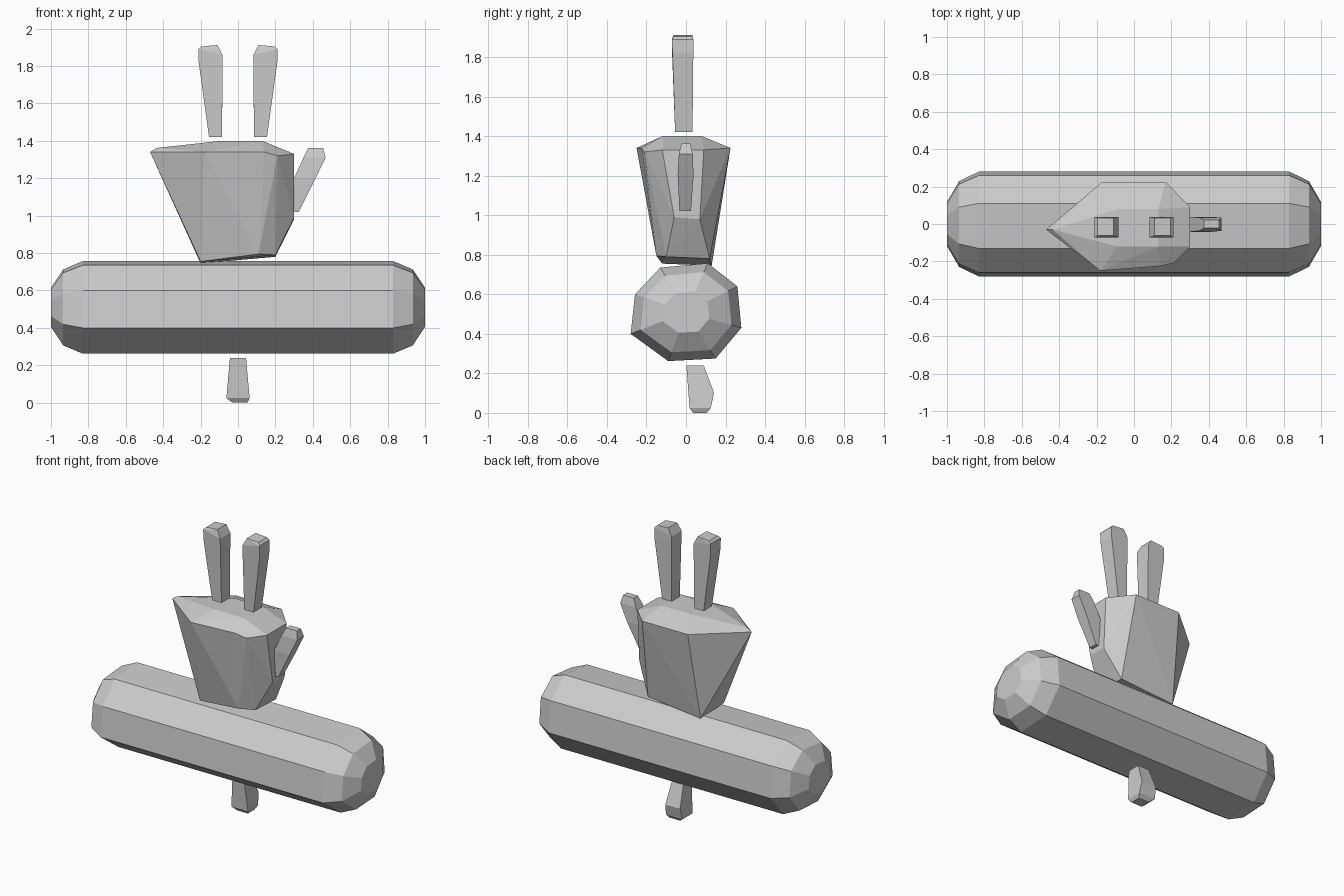
import bpy, bmesh


def finish(bm, name):
    bmesh.ops.recalc_face_normals(bm, faces=bm.faces[:])
    mesh = bpy.data.meshes.new(name)
    bm.to_mesh(mesh)
    bm.free()
    obj = bpy.data.objects.new(name, mesh)
    bpy.context.collection.objects.link(obj)
    return obj


def hull(name, points):
    bm = bmesh.new()
    for p in points:
        bm.verts.new(p)
    res = bmesh.ops.convex_hull(bm, input=bm.verts[:])
    loose = [v for v in bm.verts if not v.link_faces]
    bmesh.ops.delete(bm, geom=loose, context='VERTS')
    return finish(bm, name)


def box_ring(x0, x1, y0, y1, z0, z1=None):
    # four corners; z0 is the height at x0, z1 the height at x1
    z1 = z0 if z1 is None else z1
    return [(x0, y0, z0), (x1, y0, z1), (x1, y1, z1), (x0, y1, z0)]


# Log: eight-sided section swept along x with rounded ends
section = [(0.11, 0.757), (0.26, 0.64), (0.28, 0.43), (0.15, 0.275),
           (-0.09, 0.262), (-0.28, 0.40), (-0.258, 0.60), (-0.13, 0.735)]
stations = [(-1, 0.42), (-0.935, 0.82), (-0.83, 1), (0.83, 1), (0.935, 0.82), (1, 0.42)]
bm = bmesh.new()
rings = [[bm.verts.new((x, y * s, 0.51 + (z - 0.51) * s)) for y, z in section]
         for x, s in stations]
for a, b in zip(rings, rings[1:]):
    for i in range(8):
        j = (i + 1) % 8
        bm.faces.new((a[i], a[j], b[j], b[i]))
bm.faces.new(rings[0])
bm.faces.new(rings[-1])
finish(bm, "log")

# Body: faceted block, pointed to the left and tapering downward
hull("body", [
    (-0.47, -0.03, 1.34), (-0.435, -0.03, 1.362), (-0.18, -0.25, 1.34),
    (0.14, -0.225, 1.34), (0.21, -0.21, 1.32), (0.30, -0.12, 1.33),
    (0.30, 0.09, 1.33), (0.17, 0.225, 1.34), (-0.17, 0.225, 1.34),
    (-0.09, -0.12, 1.4), (0.13, -0.12, 1.4), (0.13, 0.08, 1.4), (-0.09, 0.08, 1.4),
    (-0.20, -0.12, 0.755), (-0.20, 0.13, 0.745), (0.11, -0.15, 0.795),
    (0.20, -0.10, 0.79), (0.20, 0.12, 0.78),
    (0.30, -0.06, 0.99), (0.30, 0.07, 0.98)])

# Ears: thin blocks widening upward, mirrored across x
for side, label in ((-1, "left_ear"), (1, "right_ear")):
    pts = (box_ring(0.085, 0.155, -0.055, 0.033, 1.42)
           + box_ring(0.083, 0.21, -0.068, 0.037, 1.82)
           + box_ring(0.083, 0.21, -0.072, 0.037, 1.86, 1.89)
           + box_ring(0.11, 0.195, -0.062, 0.032, 1.912, 1.905))
    hull(label, [(side * x, y, z) for x, y, z in pts])

# Arm: small leaf-shaped block leaning outward
hull("arm", box_ring(0.303, 0.325, -0.033, 0.025, 1.02)
     + box_ring(0.30, 0.415, -0.042, 0.038, 1.20)
     + box_ring(0.35, 0.468, -0.036, 0.034, 1.31)
     + box_ring(0.375, 0.455, -0.022, 0.022, 1.362))

# Peg: foot below the log, bulging toward the back
hull("peg", box_ring(-0.043, 0.043, 0.002, 0.09, 0.24)
     + [(-0.055, 0.142, 0.10), (0.055, 0.142, 0.10)]
     + box_ring(-0.062, 0.062, 0.018, 0.125, 0.025)
     + box_ring(-0.03, 0.05, 0.035, 0.105, 0.0))
